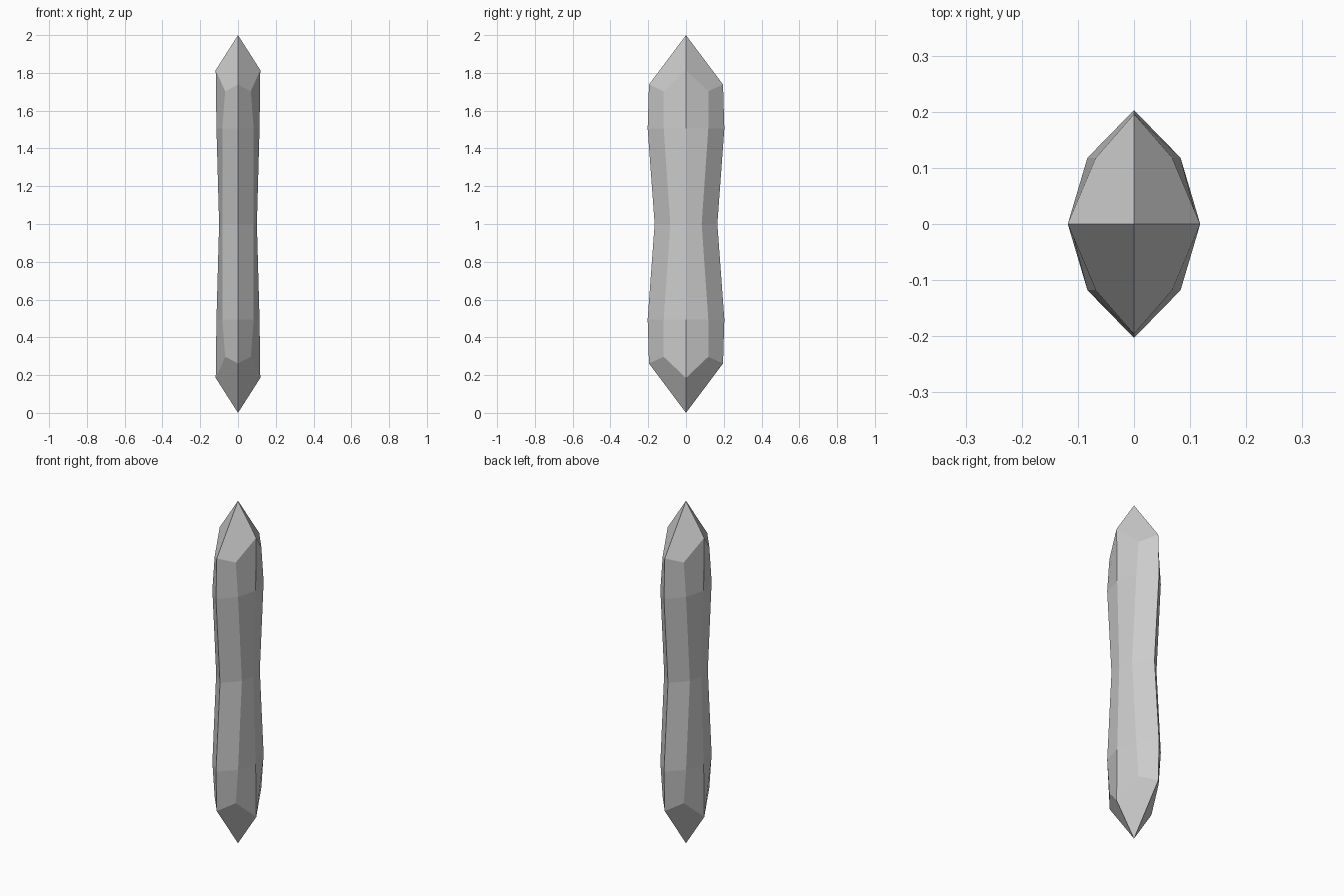
import bpy, bmesh

if "Cube" in bpy.data.objects:
    bpy.data.objects.remove(bpy.data.objects["Cube"])

# One half of the crystal above the waist: side, diagonal and front corners of
# each eight-sided ring, as (x, y, height above the middle)
waist = [(0.100, 0, 0), (0.083, 0.083, 0), (0, 0.166, 0)]
swell = [(0.114, 0, 0.505), (0.083, 0.118, 0.505), (0, 0.203, 0.505)]
shoulder = [(0.118, 0, 0.815), (0.068, 0.118, 0.703), (0, 0.196, 0.738)]


def ring(bm, corners, flip):
    """Mirror a quarter ring into eight vertices at z = 1 +/- height."""
    s, d, f = corners
    pattern = [(s, 1, 1), (d, 1, 1), (f, 1, 1), (d, -1, 1),
               (s, -1, 1), (d, -1, -1), (f, 1, -1), (d, 1, -1)]
    return [bm.verts.new((c[0] * sx, c[1] * sy, 1 + flip * c[2]))
            for c, sx, sy in pattern]


bm = bmesh.new()

# Shaft
rings = [ring(bm, shoulder, -1), ring(bm, swell, -1), ring(bm, waist, 1),
         ring(bm, swell, 1), ring(bm, shoulder, 1)]
for a, b in zip(rings, rings[1:]):
    for i in range(8):
        j = (i + 1) % 8
        bm.faces.new((a[i], a[j], b[j], b[i]))

# Four-faced points at both ends
for r, z in ((rings[0], 0), (rings[-1], 2)):
    tip = bm.verts.new((0, 0, z))
    for i in range(0, 8, 2):
        bm.faces.new((tip, r[i], r[i + 1], r[(i + 2) % 8]))

bmesh.ops.recalc_face_normals(bm, faces=bm.faces)
mesh = bpy.data.meshes.new("crystal")
bm.to_mesh(mesh)
bm.free()
bpy.context.collection.objects.link(bpy.data.objects.new("crystal", mesh))
